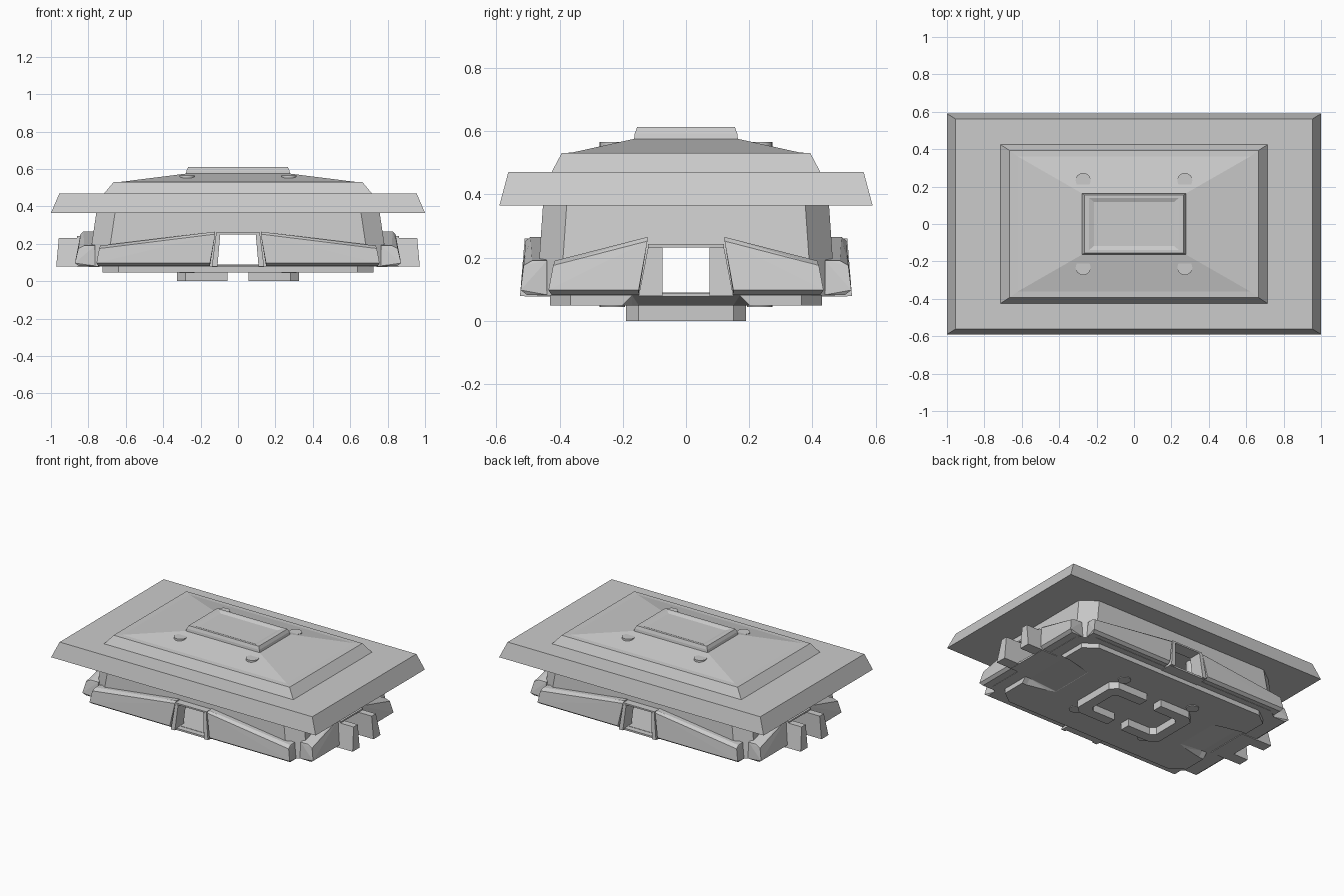
import bpy, bmesh
from mathutils import Vector

if "Cube" in bpy.data.objects:
    bpy.data.objects.remove(bpy.data.objects["Cube"])


def finish(name, bm):
    bmesh.ops.recalc_face_normals(bm, faces=bm.faces)
    me = bpy.data.meshes.new(name)
    bm.to_mesh(me)
    bm.free()
    ob = bpy.data.objects.new(name, me)
    bpy.context.collection.objects.link(ob)
    return ob


def rect(a, b, z):
    return [(a, b, z), (-a, b, z), (-a, -b, z), (a, -b, z)]


def octagon(a, b, cx, cy, z):
    q = [(a, b - cy), (a - cx, b)]
    pts = q + [(-x, y) for x, y in reversed(q)]
    pts += [(-x, -y) for x, y in pts]
    return [(x, y, z) for x, y in pts]


def loft(name, rings):
    """Closed solid skinned through stacked rings."""
    bm = bmesh.new()
    vs = [[bm.verts.new(p) for p in r] for r in rings]
    n = len(rings[0])
    for lo, hi in zip(vs, vs[1:]):
        for i in range(n):
            bm.faces.new((lo[i], lo[(i + 1) % n], hi[(i + 1) % n], hi[i]))
    bm.faces.new(vs[0])
    bm.faces.new(vs[-1])
    return finish(name, bm)


def hull(name, pts):
    bm = bmesh.new()
    for p in pts:
        bm.verts.new(p)
    bmesh.ops.convex_hull(bm, input=bm.verts)
    bmesh.ops.dissolve_limit(bm, angle_limit=0.01, verts=bm.verts, edges=bm.edges)
    return finish(name, bm)


def cut(target, cutter):
    cutter.hide_render = True
    cutter.hide_viewport = False
    cutter.display_type = 'WIRE'
    m = target.modifiers.new("cut", 'BOOLEAN')
    m.operation = 'DIFFERENCE'
    m.solver = 'EXACT'
    m.object = cutter


def wall_points(pts, side, su, sd):
    """pts are (along, outward, z); side walls face x, others face y."""
    if side:
        return [(sd * d, su * u, z) for u, d, z in pts]
    return [(su * u, sd * d, z) for u, d, z in pts]


# Stepped roof with raised cap
loft("roof", [rect(1, .59, .365), rect(.955, .562, .47), rect(.715, .425, .4701),
              rect(.665, .393, .53), rect(.62, .36, .532), rect(.28, .165, .575)])
loft("roof_cap", [rect(.28, .165, .57), rect(.275, .162, .592), rect(.265, .155, .612),
                  rect(.24, .14, .612), rect(.215, .118, .603)])

# Hollow chamfered hall with door openings in all four walls
hall = loft("hall_walls", [octagon(.80, .472, .10, .075, .08),
                           octagon(.757, .452, .10, .075, .37)])
cut(hall, loft("hall_interior_cutter", [octagon(.755, .43, .10, .075, .09),
                                        octagon(.715, .41, .10, .075, .5)]))
for side, low, top, h, reach in ((False, .11, .095, .25, .7), (True, .075, .075, .237, 1.2)):
    pts = [(u, d, z) for d in (-reach, reach)
           for u, z in ((-low, .09), (low, .09), (top, h), (-top, h))]
    cut(hall, hull("door_cutter", wall_points(pts, side, 1, 1)))

# Sloping armour panels beside each doorway
for side, end, outer, back in ((False, .757, .523, .44), (True, .435, .872, .765)):
    inner_top, inner_low = .122, .15
    lean = .016 if not side else .03
    pts = [(inner_low, outer - .02, .082), (end - .01, outer - .02, .082),
           (inner_low, outer, .097), (end, outer, .097),
           (inner_top, outer - lean, .252), (end - .015, outer - lean * .6, .175),
           (inner_top, outer - lean - .015, .265), (end - .02, outer - lean - .02, .19),
           (inner_low, back, .082), (end - .01, back, .082),
           (inner_top, back, .265), (end - .02, back, .19)]
    for su in (-1, 1):
        for sd in (-1, 1):
            hull("side_panel" if side else "front_panel", wall_points(pts, side, su, sd))

# Doorway jambs, lintels and sills
for side, i_low, i_top, o_low, o_top, back, far, h in (
        (False, .11, .095, .14, .118, .43, .525, .25),
        (True, .075, .075, .15, .12, .74, .972, .232)):
    jamb = [(u, d, z) for d, k in ((back, 0), (far, .014)) for u, d, z in
            ((i_low, d, .078), (o_low, d, .078), (i_top, d - k, h), (o_top, d - k, h))]
    w = o_top
    reach = far - .015 if not side else .86
    lintel = [(u, d, z) for u in (-w, w) for d in (back, reach) for z in (h, h + .01)]
    sill = [(u, d, z) for u in (-o_low, o_low)
            for d in (back, reach) for z in (.076, .088)]
    for sd in (-1, 1):
        for su in (-1, 1):
            hull("door_jamb", wall_points(jamb, side, su, sd))
        hull("door_lintel", wall_points(lintel, side, 1, sd))
        hull("door_sill", wall_points(sill, side, 1, sd))

# Base slab with sloped recesses at both ends
slab = loft("base_slab", [octagon(.725, .43, .085, .065, .048),
                          octagon(.725, .43, .085, .065, .084)])
for s in (-1, 1):
    pts = [(s * x, y * k, z) for k in (-1, 1) for x, y, z in
           ((.8, .22, .03), (.8, .17, .08), (.69, .17, .08), (.69, .22, .03),
            (.47, .17, .03), (.5, .15, .049))]
    cut(slab, hull("slab_recess_cutter", pts))

# C-shaped feet
for s in (-1, 1):
    prof = [(.055, -.19), (.28, -.19), (.325, -.15), (.325, .15), (.28, .19), (.055, .19),
            (.055, .12), (.225, .12), (.255, .09), (.255, -.09), (.225, -.12), (.055, -.12)]
    loft("foot", [[(s * x, y, z) for x, y in prof] for z in (0, .05)])

# Round columns running from base to roof
for sx in (-1, 1):
    for sy in (-1, 1):
        bm = bmesh.new()
        bmesh.ops.create_cone(bm, cap_ends=True, segments=24, radius1=.04, radius2=.04, depth=.522)
        bmesh.ops.translate(bm, verts=bm.verts, vec=Vector((sx * .272, sy * .233, .304)))
        col = finish("column", bm)
        for p in col.data.polygons:
            p.use_smooth = len(p.vertices) == 4
